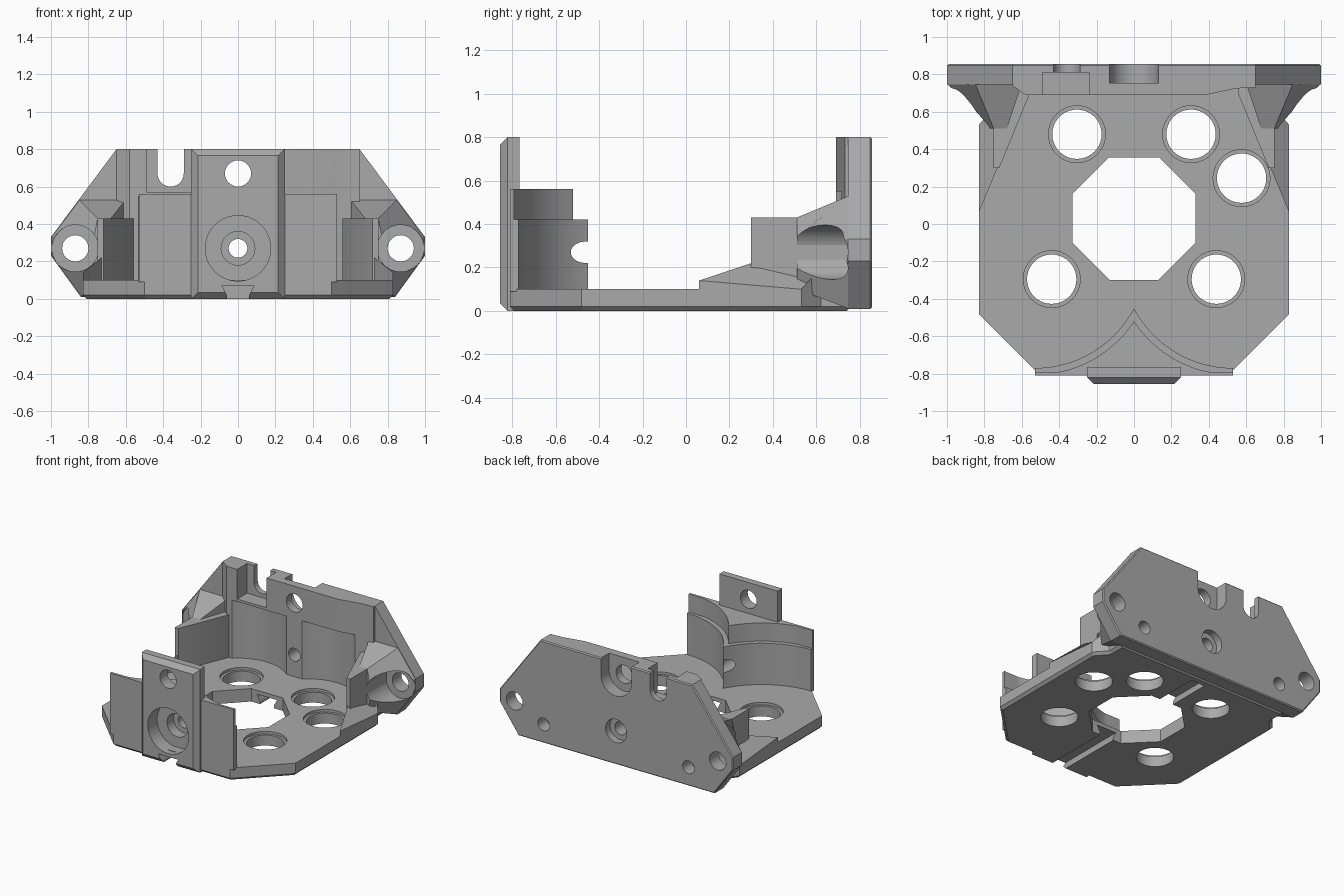
import bpy, bmesh, math

if "Cube" in bpy.data.objects:
    bpy.data.objects.remove(bpy.data.objects["Cube"], do_unlink=True)

grey = bpy.data.materials.new("plain grey")
grey.use_nodes = True
grey.diffuse_color = (0.4, 0.4, 0.4, 1)
grey.node_tree.nodes["Principled BSDF"].inputs["Base Color"].default_value = (0.4, 0.4, 0.4, 1)

parts, cutters = [], []


def loft(name, bottom, top, helper=False):
    """Solid between two matching rings of points."""
    bm = bmesh.new()
    a = [bm.verts.new(p) for p in bottom]
    b = [bm.verts.new(p) for p in top]
    n = len(a)
    bm.faces.new(a)
    bm.faces.new(b)
    for i in range(n):
        bm.faces.new((a[i], a[(i + 1) % n], b[(i + 1) % n], b[i]))
    bmesh.ops.recalc_face_normals(bm, faces=bm.faces)
    mesh = bpy.data.meshes.new(name)
    bm.to_mesh(mesh)
    bm.free()
    mesh.materials.append(grey)
    obj = bpy.data.objects.new(name, mesh)
    bpy.context.scene.collection.objects.link(obj)
    obj.hide_render = helper
    (cutters if helper else parts).append(obj)
    return obj


def prism(name, pts, lo, hi, axis="z", helper=False):
    place = (lambda a, b, h: (a, b, h)) if axis == "z" else (lambda a, b, h: (a, h, b))
    return loft(name, [place(a, b, lo) for a, b in pts], [place(a, b, hi) for a, b in pts], helper)


def circle(x, y, r, n=40):
    return [(x + r * math.cos(math.tau * i / n), y + r * math.sin(math.tau * i / n)) for i in range(n)]


def rect(x0, x1, y0, y1):
    return [(x0, y0), (x1, y0), (x1, y1), (x0, y1)]


def hole(x, y, r, lo, hi, axis="z"):
    return prism("cutter", circle(x, y, r), lo, hi, axis, True)


def block(pts, lo, hi, axis="z"):
    return prism("cutter", pts, lo, hi, axis, True)


def both_sides(half):
    return half + [(-x, y) for x, y in reversed(half)]


def cut(obj, tools):
    bpy.context.view_layer.objects.active = obj
    for tool in tools:
        mod = obj.modifiers.new("cut", "BOOLEAN")
        mod.operation = "DIFFERENCE"
        mod.solver = "EXACT"
        mod.object = tool
        bpy.ops.object.modifier_apply(modifier=mod.name)


def bevel(obj, test, width):
    """Chamfer the edges whose two ends both pass the test."""
    bm = bmesh.new()
    bm.from_mesh(obj.data)
    edges = [e for e in bm.edges if all(test(v.co) for v in e.verts)]
    bmesh.ops.bevel(bm, geom=edges, offset=width, segments=1, affect="EDGES")
    bm.to_mesh(obj.data)
    bm.free()


# Base plate with octagonal opening, round holes and underside groove
base = prism("base_plate", both_sides([(0.5, -0.81), (0.83, -0.48), (0.83, 0.53),
                                       (0.75, 0.62), (0.75, 0.76)]), 0, 0.1)
bevel(base, lambda c: c.z < 0.01, 0.02)
groove = block([(-0.06, -0.1), (0.06, -0.1), (0.06, 0.02), (0.085, 0.07),
                (-0.085, 0.07), (-0.06, 0.02)], -0.95, 0.7, "y")
opening = block(both_sides([(0.13, -0.3), (0.33, -0.1), (0.33, 0.16), (0.135, 0.355)]), -0.1, 0.3)
tools = [groove, opening]
for x, y in [(-0.305, 0.48), (0.305, 0.48), (0.575, 0.245), (-0.44, -0.295), (0.44, -0.295)]:
    tools += [hole(x, y, 0.132, -0.1, 0.3), hole(x, y, 0.152, 0.08, 0.3)]
cut(base, tools)

# Front plate and the twin-arc wall behind it, sharing a stepped bore
plate = prism("front_plate", rect(-0.25, 0.25, 0, 0.8), -0.855, -0.765, "y")
bevel(plate, lambda c: c.y < -0.85, 0.035)
bores = [hole(0, 0.27, 0.175, -1, -0.74, "y"), hole(0, 0.27, 0.09, -1, -0.66, "y"),
         hole(0, 0.27, 0.05, -1, -0.3, "y")]
cut(plate, bores + [groove, hole(0, 0.67, 0.07, -1, -0.6, "y")])


def arc_wall(name, radius, lo, hi):
    steps = 24
    xs = [0.53 - 1.06 * i / (2 * steps) for i in range(2 * steps + 1)]
    inner = [(x, max(-0.79, -0.17 - math.sqrt(radius ** 2 - (0.53 - abs(x)) ** 2))) for x in xs]
    cut(prism(name, [(-0.53, -0.81), (0.53, -0.81)] + inner, lo, hi), bores)


arc_wall("front_wall_lower", 0.6, 0.09, 0.42)
arc_wall("front_wall_upper", 0.635, 0.415, 0.56)

# Back plate and its thicker inner block, with matching cut-outs
back = prism("back_plate", both_sides([(0.84, 0.01), (1, 0.23), (1, 0.33), (0.65, 0.8)]),
             0.745, 0.855, "y")
bevel(back, lambda c: c.y > 0.85, 0.008)
inner = prism("back_inner_block", [(-0.65, 0.75), (-0.65, 0.74), (-0.58, 0.69), (0.38, 0.69),
                                   (0.55, 0.725), (0.65, 0.73), (0.65, 0.75)], 0.09, 0.8)
tools = [hole(s * 0.3, 0.43, 0.35, 0.1, 0.55) for s in (-1, 1)]
tools += [hole(0, 0.67, 0.07, 0.5, 1, "y"), hole(0, 0.67, 0.13, 0.755, 1, "y"),
          block(rect(-0.13, 0.13, 0.67, 1), 0.755, 1, "y"),
          hole(-0.36, 0.67, 0.07, 0.5, 1, "y"),
          block(rect(-0.43, -0.29, 0.67, 1), 0.5, 1, "y"),
          block(rect(-0.49, -0.24, 0.57, 1), 0.6, 0.81, "y"),
          hole(0, 0.27, 0.09, 0.8, 1, "y"), hole(0, 0.27, 0.05, 0.5, 1, "y")]
tools += [hole(s * 0.62, 0.155, 0.05, 0.65, 1, "y") for s in (-1, 1)]
ear_holes = [hole(s * 0.87, 0.27, 0.07, 0.5, 1, "y") for s in (-1, 1)]
cut(inner, tools)
cut(back, tools + ear_holes)

# Side ribs, towers and scooped ears, one set per side
for side, s in (("left", 1), ("right", -1)):
    rib = [(0.83, 0.06, 0.14), (0.83, 0.53, 0.1), (0.75, 0.62, 0.2),
           (0.56, 0.69, 0.24), (0.73, 0.3, 0.22)]
    loft(side + "_rib", [(s * x, y, 0.08) for x, y, z in rib], [(s * x, y, z) for x, y, z in rib])
    prism(side + "_tower", [(s * x, y) for x, y in
                            [(0.75, 0.3), (0.75, 0.75), (0.56, 0.75), (0.56, 0.69), (0.72, 0.3)]],
          0.09, 0.43)
    wide = [(0.6, 0.01), (0.84, 0.01), (1, 0.23), (1, 0.33), (0.85, 0.53), (0.6, 0.53)]
    slim = [(0.68, 0.1), (0.76, 0.1), (0.77, 0.2), (0.77, 0.33), (0.75, 0.43), (0.68, 0.43)]
    ear = loft(side + "_ear", [(s * x, 0.75, z) for x, z in wide], [(s * x, 0.51, z) for x, z in slim])
    cut(ear, [hole(s * 0.87, 0.27, 0.125, 0.3, 0.745, "y")] + ear_holes)

for tool in cutters:
    bpy.data.objects.remove(tool, do_unlink=True)
bpy.context.view_layer.update()

# Smooth bores and arcs, crisp edges elsewhere
for obj in parts:
    obj.select_set(True)
bpy.context.view_layer.objects.active = base
bpy.ops.object.shade_smooth_by_angle(angle=math.radians(25))
